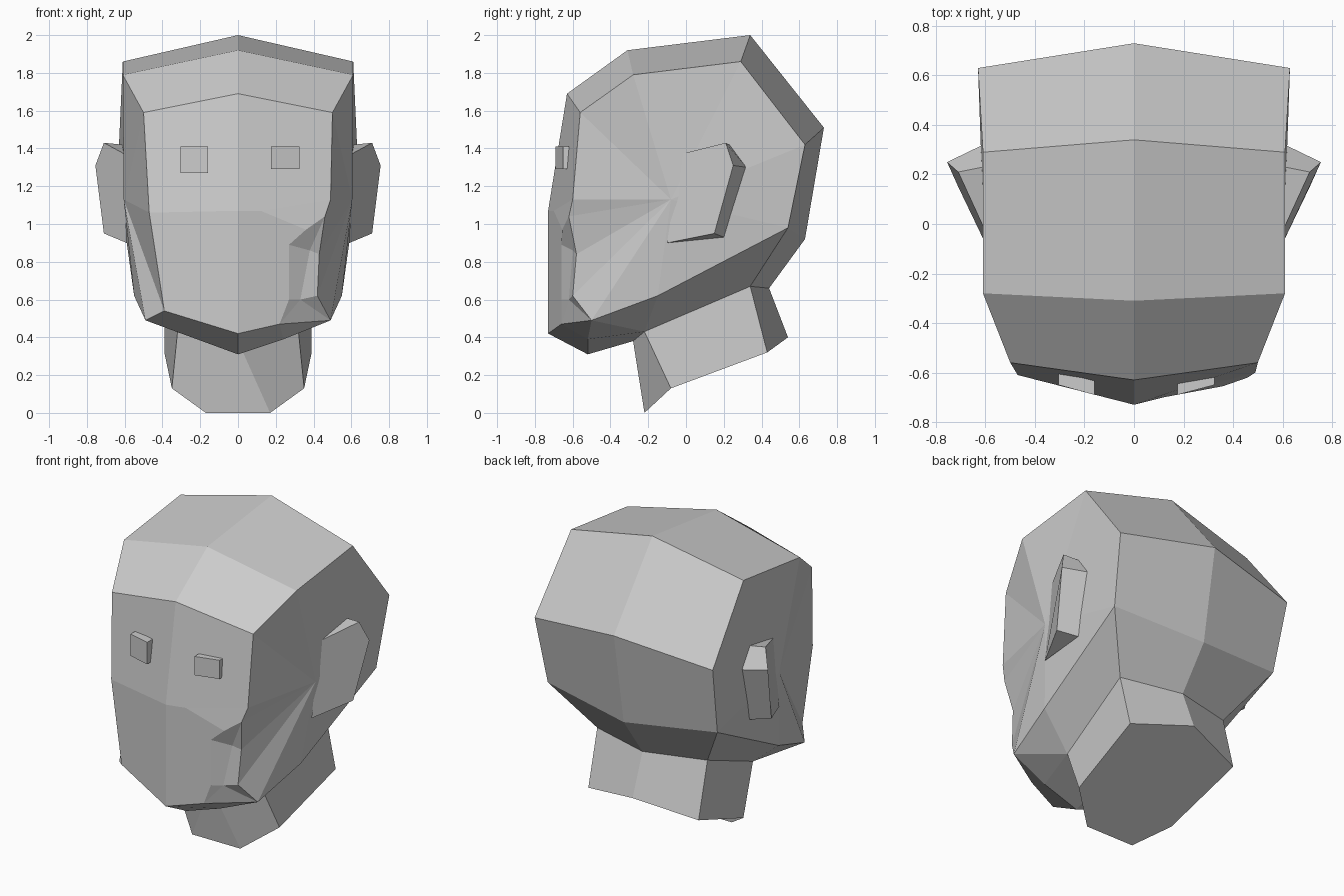
import bpy, bmesh

if "Cube" in bpy.data.objects:
    bpy.data.objects.remove(bpy.data.objects["Cube"])

grey = bpy.data.materials.new("light_grey")
grey.diffuse_color = (0.6, 0.6, 0.6, 1)
grey.use_nodes = True
grey.node_tree.nodes["Principled BSDF"].inputs["Base Color"].default_value = grey.diffuse_color


def build(name, points, faces):
    """Flat-shaded mesh from named points and faces given as point names."""
    bm = bmesh.new()
    v = {k: bm.verts.new(p) for k, p in points.items()}
    for f in faces:
        bm.faces.new([v[k] for k in f.split()])
    bmesh.ops.recalc_face_normals(bm, faces=bm.faces)
    me = bpy.data.meshes.new(name)
    bm.to_mesh(me)
    bm.free()
    me.materials.append(grey)
    ob = bpy.data.objects.new(name, me)
    bpy.context.collection.objects.link(ob)
    return ob


def fan(centre, ring):
    r = ring.split()
    return [f"{centre} {a} {b}" for a, b in zip(r, r[1:] + r[:1])]


# Centre line of the head, from brow over the crown to the neck and chin
pts = {
    "brow": (0, -.63, 1.69), "top": (0, -.31, 1.92), "crown": (0, .34, 2.0),
    "back": (0, .73, 1.51), "nape": (0, .63, .92), "neckb": (0, .44, .66),
    "neckf": (0, -.28, .38), "under": (0, -.52, .31), "chin": (0, -.73, .42),
    "nose": (0, -.73, 1.07), "baseb": (0, .54, .40),
}
# Points shared by both sides
side = {
    "temple": (.50, -.56, 1.59), "tops": (.61, -.28, 1.79), "crowns": (.61, .29, 1.86),
    "backs": (.63, .63, 1.42), "napes": (.60, .54, .98), "jaw": (.55, -.15, .62),
    "jowl": (.49, -.50, .49), "mid": (.605, -.08, 1.13),
    "n1": (.32, -.22, .43), "n2": (.39, .34, .67),
    "b0": (.17, -.22, 0), "b1": (.35, -.08, .13), "b2": (.39, .43, .32),
}
for k, (x, y, z) in side.items():
    pts[k + ".R"] = (x, y, z)
    pts[k + ".L"] = (-x, y, z)
# Plain left cheek
pts.update({"cheek.L": (-.47, -.61, 1.06), "lip.L": (-.39, -.62, .54)})
# Dented right cheek
pts.update({
    "a": (.12, -.70, 1.07), "b": (.49, -.60, 1.13), "c": (.46, -.62, 1.04),
    "d": (.36, -.655, .97), "m": (.27, -.66, .89), "n": (.27, -.66, .60),
    "e": (.38, -.60, .86), "f": (.43, -.58, .84), "g": (.33, -.62, .60),
    "h": (.42, -.60, .62), "i": (.22, -.66, .47), "j": (.24, -.52, .39),
})

faces = ["b0.L b1.L b2.L baseb b2.R b1.R b0.R", "neckf b0.L b0.R"]
for s in ("L", "R"):
    # Skull bands, underside and neck
    for f in ("brow top tops.S temple.S", "top crown crowns.S tops.S",
              "crown back backs.S crowns.S", "back nape napes.S backs.S",
              "nape neckb n2.S napes.S", "napes.S n2.S n1.S jaw.S",
              "jaw.S n1.S jowl.S", "neckf n1.S b1.S b0.S",
              "n1.S n2.S b2.S b1.S", "n2.S neckb baseb b2.S"):
        faces.append(f.replace(".S", "." + s))
# Left face and side
faces += ["brow temple.L cheek.L nose", "nose cheek.L lip.L chin",
          "lip.L jowl.L under chin", "jowl.L n1.L neckf under"]
faces += fan("mid.L", "temple.L tops.L crowns.L backs.L napes.L jaw.L jowl.L lip.L cheek.L")
# Right face and side
faces += ["brow temple.R b a nose", "nose a d m n i chin", "a b c d", "d c e m",
          "m e g n", "n g i", "c f e", "e f h g", "g h jowl.R", "g jowl.R i",
          "chin i j under", "i jowl.R j", "jowl.R n1.R j", "j n1.R neckf under"]
faces += fan("mid.R", "temple.R tops.R crowns.R backs.R napes.R jaw.R jowl.R h f c b")
build("head_and_neck", pts, faces)

# Ears: slanted front sheet with a thick rear rim
ear = {
    "p": (.60, -.03, 1.37), "a": (.71, .21, 1.43), "b": (.755, .25, 1.31),
    "c": (.71, .15, .95), "d": (.59, -.10, .90),
    "ra": (.61, .23, 1.42), "rb": (.61, .32, 1.30), "rc": (.59, .20, .93),
}
ear_faces = ["p a b c d", "p ra a", "a ra rb b", "b rb rc c", "c rc d", "p d rc rb ra"]
for s, label in ((1, "right"), (-1, "left")):
    build(label + "_ear", {k: (s * x, y, z) for k, (x, y, z) in ear.items()}, ear_faces)


# Eyes: small blocks slanted to follow the face
def eye(name, s, x0, x1, z0, z1):
    p = {}
    for i, (x, y) in enumerate(((x0, -.69), (x1, -.65), (x1, -.59), (x0, -.61))):
        p[f"l{i}"] = (s * x, y, z0)
        p[f"u{i}"] = (s * x, y, z1)
    f = ["l0 l1 l2 l3", "u0 u1 u2 u3"]
    f += [f"l{i} l{(i + 1) % 4} u{(i + 1) % 4} u{i}" for i in range(4)]
    build(name, p, f)


eye("right_eye", 1, .175, .325, 1.29, 1.41)
eye("left_eye", -1, .16, .305, 1.27, 1.41)
